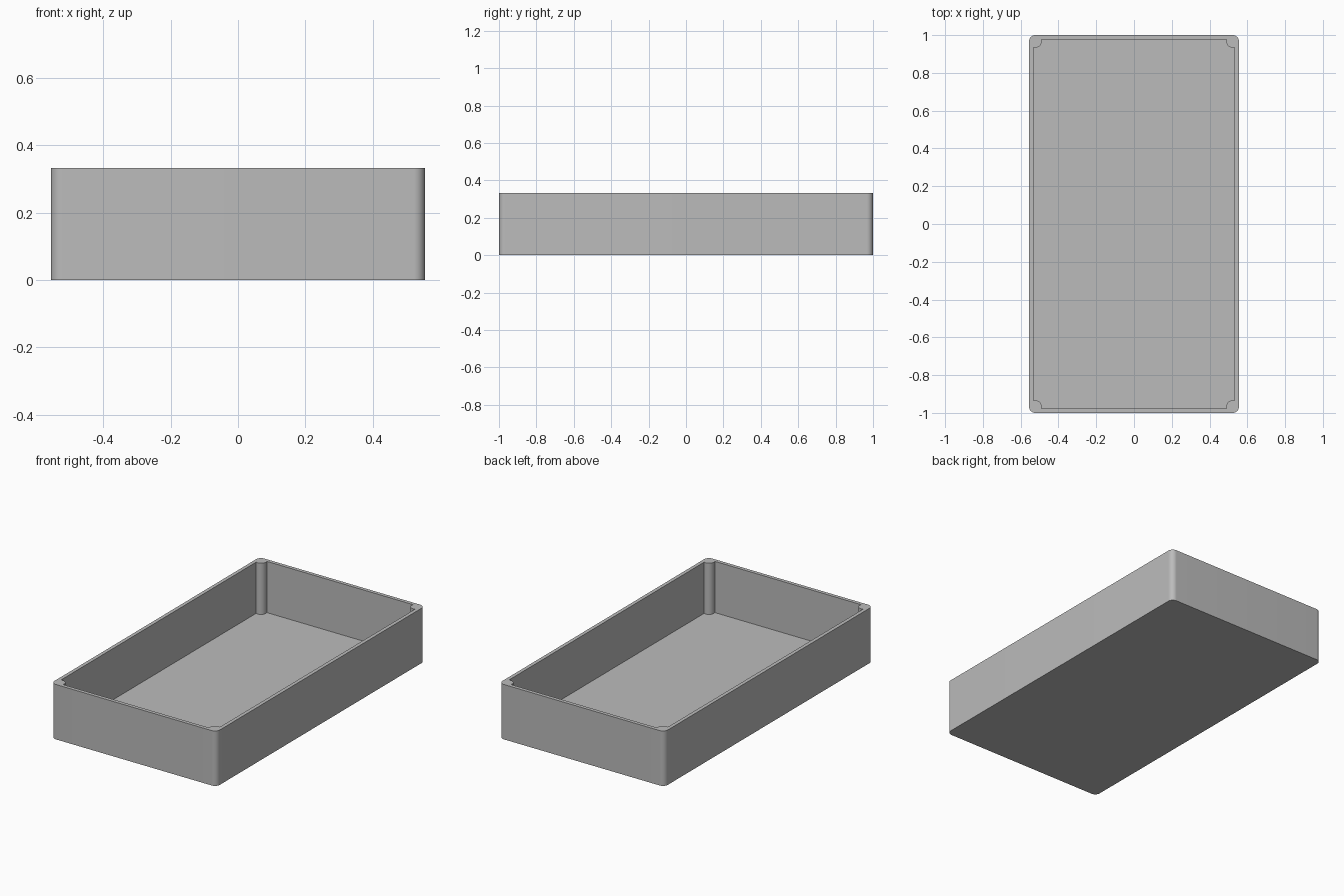
import bpy, bmesh, math

# Remove the default object
cube = bpy.data.objects.get("Cube")
if cube:
    bpy.data.objects.remove(cube, do_unlink=True)

HALF_X, HALF_Y, HEIGHT = 0.5555, 1.0, 0.333
WALL, RADIUS, STEPS = 0.0222, 0.0333, 16

grey = bpy.data.materials.new("plain grey")
grey.use_nodes = True
colour = (0.5, 0.5, 0.5, 1)
grey.diffuse_color = colour
grey.node_tree.nodes["Principled BSDF"].inputs["Base Color"].default_value = colour


def outline(start, end):
    """Closed outline made of one arc around each corner post centre."""
    points = []
    for quarter in range(4):
        sx = 1 if quarter in (0, 3) else -1
        sy = 1 if quarter in (0, 1) else -1
        for i in range(STEPS + 1):
            a = start + (end - start) * i / STEPS + quarter * math.pi / 2
            points.append((sx * (HALF_X - RADIUS) + RADIUS * math.cos(a),
                           sy * (HALF_Y - RADIUS) + RADIUS * math.sin(a)))
    return points


# Outside is rounded; the cavity is bitten into by round corner posts
meet = math.acos((RADIUS - WALL) / RADIUS)
outer = outline(0, math.pi / 2)
inner = outline(-meet, meet - 1.5 * math.pi)

bm = bmesh.new()


def ring(points, z):
    return [bm.verts.new((x, y, z)) for x, y in points]


# Bottom edge, outer rim, inner rim, floor edge
rings = [ring(outer, 0), ring(outer, HEIGHT), ring(inner, HEIGHT), ring(inner, WALL)]
count = len(outer)
for low, high in zip(rings, rings[1:]):
    for i in range(count):
        j = (i + 1) % count
        bm.faces.new((low[i], low[j], high[j], high[i]))

# Underside and floor
bm.faces.new(rings[0][::-1])
bm.faces.new(rings[3])
bmesh.ops.recalc_face_normals(bm, faces=bm.faces)

mesh = bpy.data.meshes.new("open_tray")
bm.to_mesh(mesh)
bm.free()
mesh.materials.append(grey)
tray = bpy.data.objects.new("open_tray", mesh)
bpy.context.collection.objects.link(tray)

# Smooth the round corners, keep the edges crisp
bpy.ops.object.select_all(action='DESELECT')
tray.select_set(True)
bpy.context.view_layer.objects.active = tray
bpy.ops.object.shade_smooth_by_angle(angle=math.radians(30))
